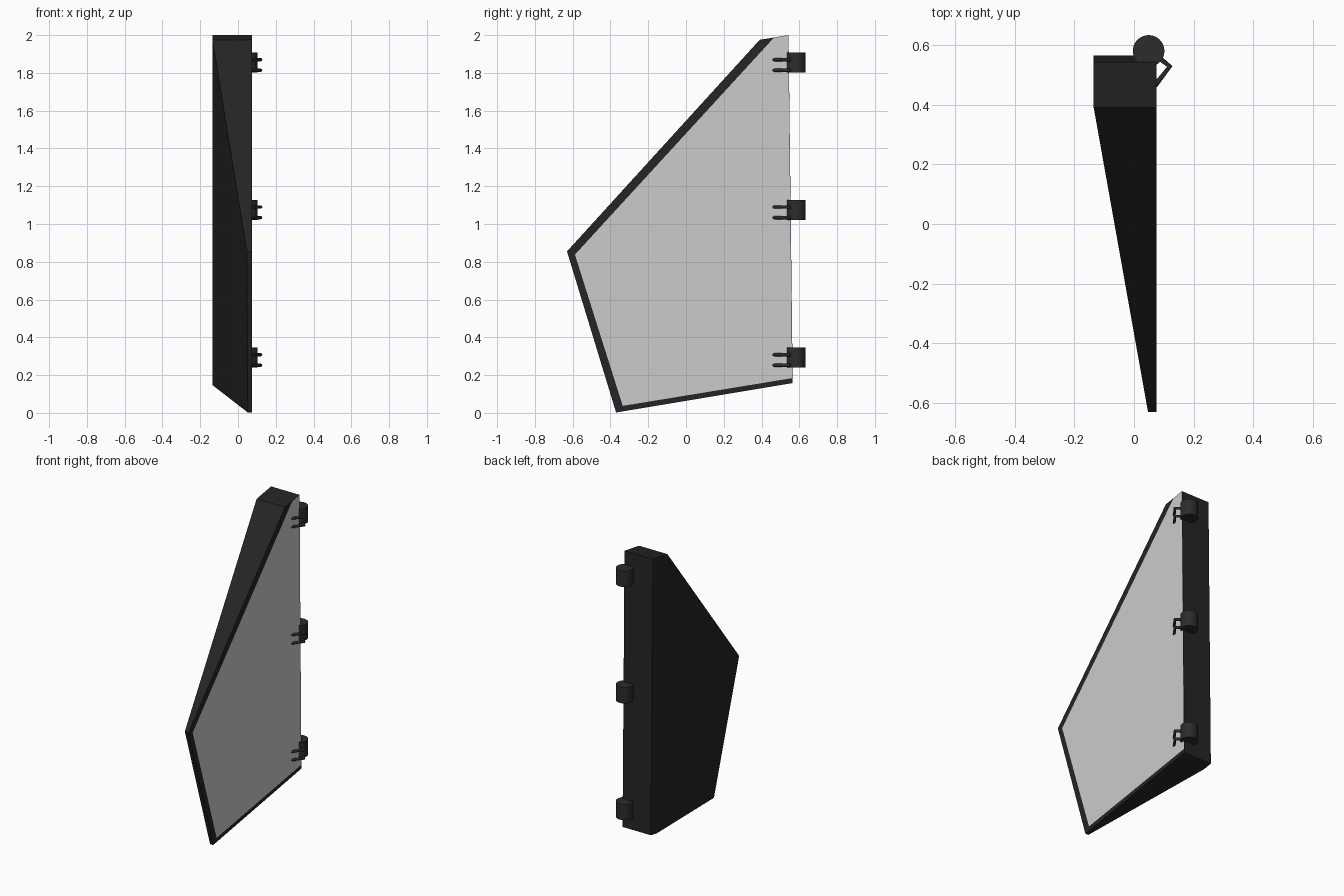
import bpy, bmesh

if "Cube" in bpy.data.objects:
    bpy.data.objects.remove(bpy.data.objects["Cube"])


def material(name, value):
    m = bpy.data.materials.new(name)
    m.diffuse_color = (value, value, value, 1)
    m.use_nodes = True
    m.node_tree.nodes["Principled BSDF"].inputs["Base Color"].default_value = m.diffuse_color
    return m


DARK = material("dark_frame", 0.018)
METAL = material("dark_metal", 0.025)


def mesh_object(name, verts, faces, mat=None):
    bm = bmesh.new()
    vs = [bm.verts.new(v) for v in verts]
    for f in faces:
        bm.faces.new([vs[i] for i in f])
    bmesh.ops.recalc_face_normals(bm, faces=bm.faces)
    me = bpy.data.meshes.new(name)
    bm.to_mesh(me)
    bm.free()
    if mat:
        me.materials.append(mat)
    ob = bpy.data.objects.new(name, me)
    bpy.context.collection.objects.link(ob)
    return ob


# Outline in (y, z): tip, top front, top back, bottom back, bottom inner, lowest
outline = [(-0.63, 0.855), (0.39, 1.975), (0.543, 2.0),
           (0.565, 0.158), (0.50, 0.147), (-0.37, 0.002)]
depth = [0.047, -0.135, -0.135, -0.135, -0.135, 0.052]
X = 0.075

# Wedge-shaped door body, thick at the hinge side
right = [(X, y, z) for y, z in outline]
left = [(x, y, z) for x, (y, z) in zip(depth, outline)]
n = len(outline)
sides = [(i, (i + 1) % n, n + (i + 1) % n, n + i) for i in range(n)]
outer = [(n + 1, n + 2, n + 3, n + 4), (n, n + 1, n + 4), (n, n + 4, n + 5)]
mesh_object("door_body", right + left, sides + outer + [tuple(range(n))], DARK)

# Light inner panel, leaving a dark border on three edges
panel = [(-0.588, 0.838), (0.465, 1.986), (0.543, 2.0), (0.562, 0.184), (-0.335, 0.037)]
mesh_object("inner_panel", [(X + 0.001, y, z) for y, z in panel], [(0, 4, 3, 2, 1)])


def bar(name, z):
    # Bent hinge bar from the barrel back to the panel
    cu = bpy.data.curves.new(name, 'CURVE')
    cu.dimensions = '3D'
    cu.bevel_depth = 0.009
    cu.bevel_resolution = 2
    cu.use_fill_caps = True
    sp = cu.splines.new('POLY')
    path = [(0.08, 0.56), (0.12, 0.528), (0.07, 0.464)]
    sp.points.add(len(path) - 1)
    for p, (x, y) in zip(sp.points, path):
        p.co = (x, y, z, 1)
    cu.materials.append(METAL)
    bpy.context.collection.objects.link(bpy.data.objects.new(name, cu))


# Three hinges: a barrel with two bent bars each
for i, z in enumerate((0.24, 1.022, 1.802)):
    bpy.ops.mesh.primitive_cylinder_add(vertices=32, radius=0.053, depth=0.106,
                                        location=(0.049, 0.58, z + 0.053))
    barrel = bpy.context.object
    barrel.name = f"hinge_barrel_{i}"
    barrel.data.materials.append(METAL)
    bpy.ops.object.shade_smooth_by_angle()
    for j, dz in enumerate((0.012, 0.068)):
        bar(f"hinge_bar_{i}_{j}", z + dz)
